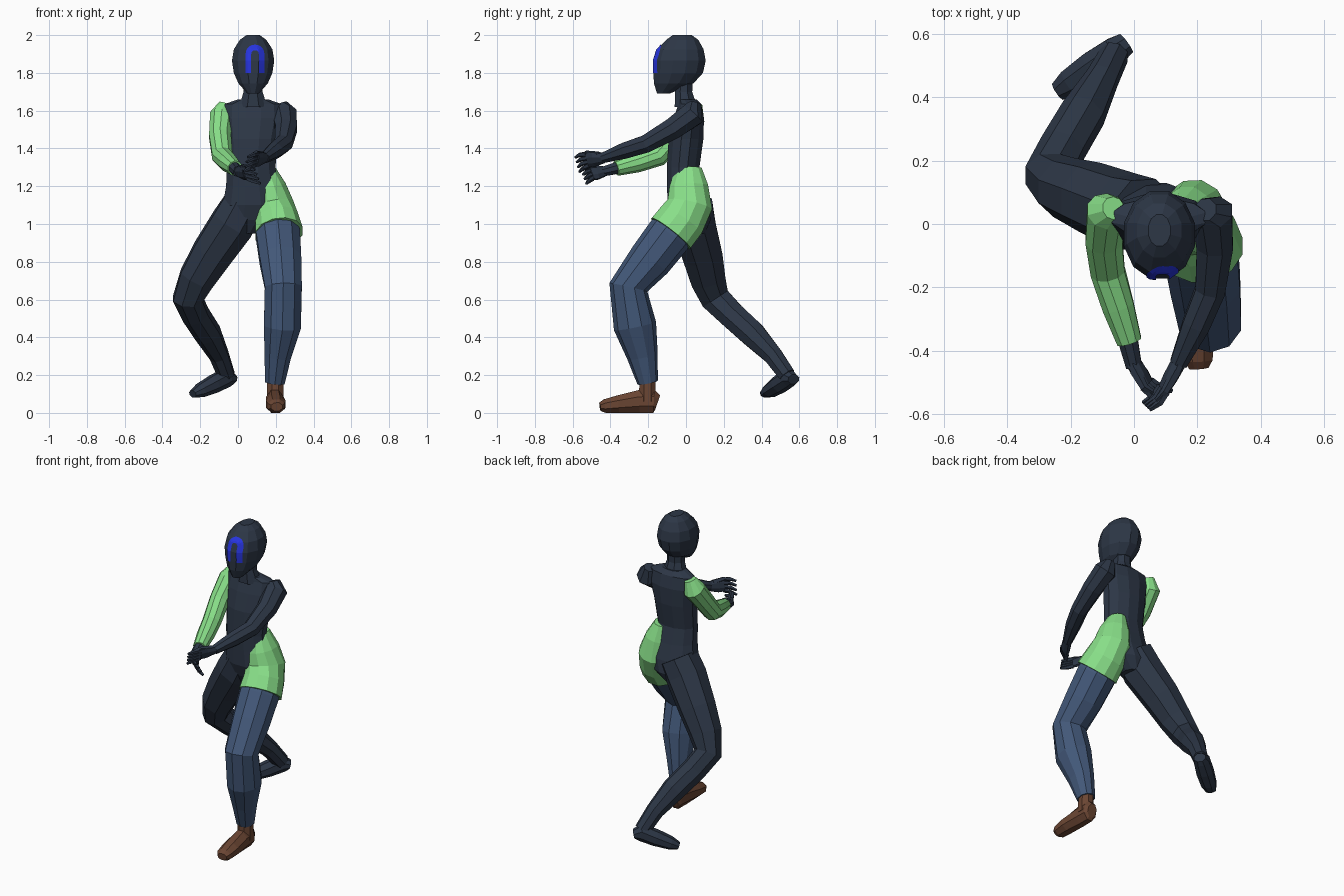
import bpy, bmesh, math
from mathutils import Vector
from mathutils.bvhtree import BVHTree


def mat(name, col):
    m = bpy.data.materials.new(name)
    m.diffuse_color = (*col, 1)
    return m


DARK = mat("dark navy", (0.026, 0.038, 0.062))
GREEN = mat("light green", (0.25, 0.74, 0.25))
BLUE = mat("denim blue", (0.055, 0.097, 0.19))
BROWN = mat("brown leather", (0.145, 0.06, 0.033))
GLOW = mat("bright blue", (0.02, 0.035, 0.75))


def finish(name, bm, material, recalc=True):
    if recalc:
        bmesh.ops.recalc_face_normals(bm, faces=bm.faces)
    me = bpy.data.meshes.new(name)
    bm.to_mesh(me)
    bm.free()
    me.materials.append(material)
    ob = bpy.data.objects.new(name, me)
    bpy.context.collection.objects.link(ob)
    return ob


def loft(name, rings, material, sides=8, axis=None, ref=(1, 0, 0)):
    """Skin rings (x, y, z, side radius[, other radius]) along their path."""
    bm = bmesh.new()
    pts = [Vector(r[:3]) for r in rings]
    grow = 1 / math.cos(math.pi / sides)
    loops = []
    for i, r in enumerate(rings):
        t = Vector(axis) if axis else pts[min(i + 1, len(pts) - 1)] - pts[max(i - 1, 0)]
        t.normalize()
        u = Vector(ref)
        u = (u - t * u.dot(t)).normalized()
        v = t.cross(u)
        ring = []
        for k in range(sides):
            a = (k + 0.5) * math.tau / sides
            p = pts[i] + u * math.cos(a) * r[3] * grow + v * math.sin(a) * r[-1] * grow
            ring.append(bm.verts.new(p))
        loops.append(ring)
    for a, b in zip(loops, loops[1:]):
        for k in range(sides):
            n = (k + 1) % sides
            bm.faces.new((a[k], a[n], b[n], b[k]))
    bm.faces.new(loops[0])
    bm.faces.new(loops[-1])
    return finish(name, bm, material)


UP = (0, 0, 1)

# Head and neck
head = loft("head", [
    (0.08, -0.02, 2.0, 0.035, 0.05),
    (0.08, -0.02, 1.975, 0.07, 0.085),
    (0.08, -0.03, 1.925, 0.102, 0.123),
    (0.08, -0.034, 1.865, 0.112, 0.138),
    (0.08, -0.041, 1.80, 0.102, 0.131),
    (0.08, -0.065, 1.745, 0.078, 0.105),
    (0.08, -0.12, 1.69, 0.03, 0.033)], DARK, 12, UP)
loft("neck", [(0.08, -0.01, 1.78, 0.05, 0.045), (0.08, -0.012, 1.7, 0.05, 0.045),
              (0.08, 0.0, 1.62, 0.075, 0.06)], DARK, 8, UP)

# Arched face mark, projected on the head
tree = BVHTree.FromPolygons([v.co for v in head.data.vertices],
                            [p.vertices[:] for p in head.data.polygons])


def on_head(x, z):
    hit = tree.ray_cast(Vector((x, -1, z)), Vector((0, 1, 0)))[0]
    return hit + Vector((0, -0.004, 0))


def arch(w):
    legs = [1.80 + 0.1 * i / 6 for i in range(6)]
    side = [(0.09 - w, z) for z in legs]
    top = [(0.09 - w * math.cos(a), 1.90 + w * math.sin(a))
           for a in (math.pi * i / 10 for i in range(11))]
    return side + top + [(0.09 + w, z) for z in reversed(legs)]


bm = bmesh.new()
rows = [[bm.verts.new(on_head(*p)) for p in arch(w)] for w in (0.02, 0.03, 0.04, 0.05)]
for a, b in zip(rows, rows[1:]):
    for i in range(len(a) - 1):
        f = bm.faces.new((a[i], a[i + 1], b[i + 1], b[i]))
        f.normal_update()
        if f.normal.y > 0:
            f.normal_flip()
finish("face_mark", bm, GLOW, False)

# Torso and pelvis
loft("torso", [
    (0.08, 0.005, 1.66, 0.08, 0.05),
    (0.08, 0.02, 1.635, 0.15, 0.06),
    (0.08, 0.015, 1.56, 0.155, 0.08),
    (0.075, 0.0, 1.45, 0.137, 0.092),
    (0.07, -0.015, 1.3, 0.128, 0.086),
    (0.075, -0.003, 1.2, 0.138, 0.097),
    (0.08, 0.012, 1.1, 0.16, 0.11),
    (0.065, 0.03, 1.02, 0.13, 0.1),
    (0.045, 0.035, 0.95, 0.06, 0.065)], DARK, 12, UP)

# Green shorts over the left hip
loft("hip_cover", [
    (0.148, 0.015, 1.295, 0.048, 0.068),
    (0.168, 0.015, 1.2, 0.085, 0.102),
    (0.185, 0.02, 1.1, 0.108, 0.12),
    (0.205, -0.025, 1.02, 0.115, 0.128),
    (0.217, -0.08, 0.95, 0.126, 0.13)], GREEN, 12)

# Left leg and shoe
loft("left_trouser_leg", [
    (0.2, -0.03, 1.02, 0.105),
    (0.212, -0.09, 0.94, 0.116),
    (0.225, -0.19, 0.81, 0.11),
    (0.24, -0.305, 0.665, 0.098),
    (0.235, -0.27, 0.46, 0.098, 0.108),
    (0.21, -0.23, 0.3, 0.07, 0.078),
    (0.195, -0.203, 0.16, 0.052)], BLUE, 10)
loft("left_ankle", [(0.197, -0.203, 0.2, 0.042), (0.197, -0.205, 0.06, 0.045)], BROWN)
loft("left_shoe", [
    (0.195, -0.15, 0.055, 0.03, 0.04),
    (0.195, -0.17, 0.062, 0.043, 0.062),
    (0.195, -0.25, 0.06, 0.047, 0.06),
    (0.2, -0.36, 0.046, 0.052, 0.046),
    (0.203, -0.43, 0.036, 0.045, 0.036),
    (0.205, -0.455, 0.032, 0.03, 0.022)], BROWN)

# Right leg and foot
loft("right_leg", [
    (0.03, 0.03, 1.1, 0.11),
    (-0.03, 0.04, 1.0, 0.115),
    (-0.14, 0.085, 0.84, 0.105),
    (-0.22, 0.115, 0.71, 0.092),
    (-0.265, 0.155, 0.605, 0.078),
    (-0.225, 0.24, 0.52, 0.07),
    (-0.16, 0.35, 0.42, 0.068),
    (-0.1, 0.46, 0.305, 0.05),
    (-0.062, 0.535, 0.2, 0.044)], DARK)
loft("right_foot", [
    (-0.025, 0.57, 0.178, 0.035, 0.025),
    (-0.06, 0.545, 0.188, 0.045, 0.05),
    (-0.13, 0.495, 0.152, 0.05, 0.046),
    (-0.2, 0.445, 0.118, 0.045, 0.036),
    (-0.24, 0.418, 0.1, 0.03, 0.02)], DARK, 8, None, (0.58, -0.81, 0))

# Left arm, bare
loft("left_arm", [
    (0.225, 0.045, 1.635, 0.035),
    (0.245, 0.035, 1.58, 0.065),
    (0.255, -0.07, 1.505, 0.057),
    (0.24, -0.21, 1.425, 0.047),
    (0.195, -0.32, 1.39, 0.043),
    (0.14, -0.44, 1.35, 0.027)], DARK)

# Right arm with sleeve
loft("right_sleeve", [
    (-0.065, 0.05, 1.635, 0.035),
    (-0.085, 0.04, 1.575, 0.063),
    (-0.095, -0.05, 1.465, 0.058),
    (-0.083, -0.15, 1.36, 0.054),
    (-0.05, -0.26, 1.325, 0.05),
    (-0.015, -0.37, 1.295, 0.039)], GREEN, 10)
loft("right_forearm", [(-0.025, -0.34, 1.303, 0.033), (0.0, -0.45, 1.275, 0.025)], DARK)


# Hands: palm, four curled fingers and a thumb
def hand(side, wrist, knuckle, tip, spread, curl):
    w, k, t, s, c = map(Vector, (wrist, knuckle, tip, spread, curl))
    s.normalize()
    loft(side + "_palm", [(*w, 0.027, 0.022), (*(w.lerp(k, 0.6)), 0.04, 0.019),
                          (*k, 0.038, 0.015)], DARK, 8, None, s)
    for i in range(4):
        o = s * (i - 1.5) * 0.021
        m = k.lerp(t, 0.55) + o * 1.2
        loft(f"{side}_finger_{i + 1}", [(*(k + o), 0.011), (*m, 0.01),
                                        (*(t + o * 1.3 + c), 0.006)], DARK, 5, None, s)
    b = w.lerp(k, 0.3)
    loft(side + "_thumb", [(*(b + s * 0.02), 0.015), (*(k + s * 0.045 + c * 0.6), 0.011),
                           (*(k.lerp(t, 0.5) + s * 0.045 + c), 0.007)], DARK, 5, None, s)


hand("left", (0.142, -0.435, 1.35), (0.095, -0.52, 1.34), (0.055, -0.58, 1.325),
     (0.25, -0.25, 0.9), (-0.015, 0.005, -0.01))
hand("right", (-0.003, -0.435, 1.278), (0.04, -0.505, 1.268), (0.09, -0.545, 1.255),
     (-0.35, -0.3, 0.85), (0.015, 0.005, -0.005))
